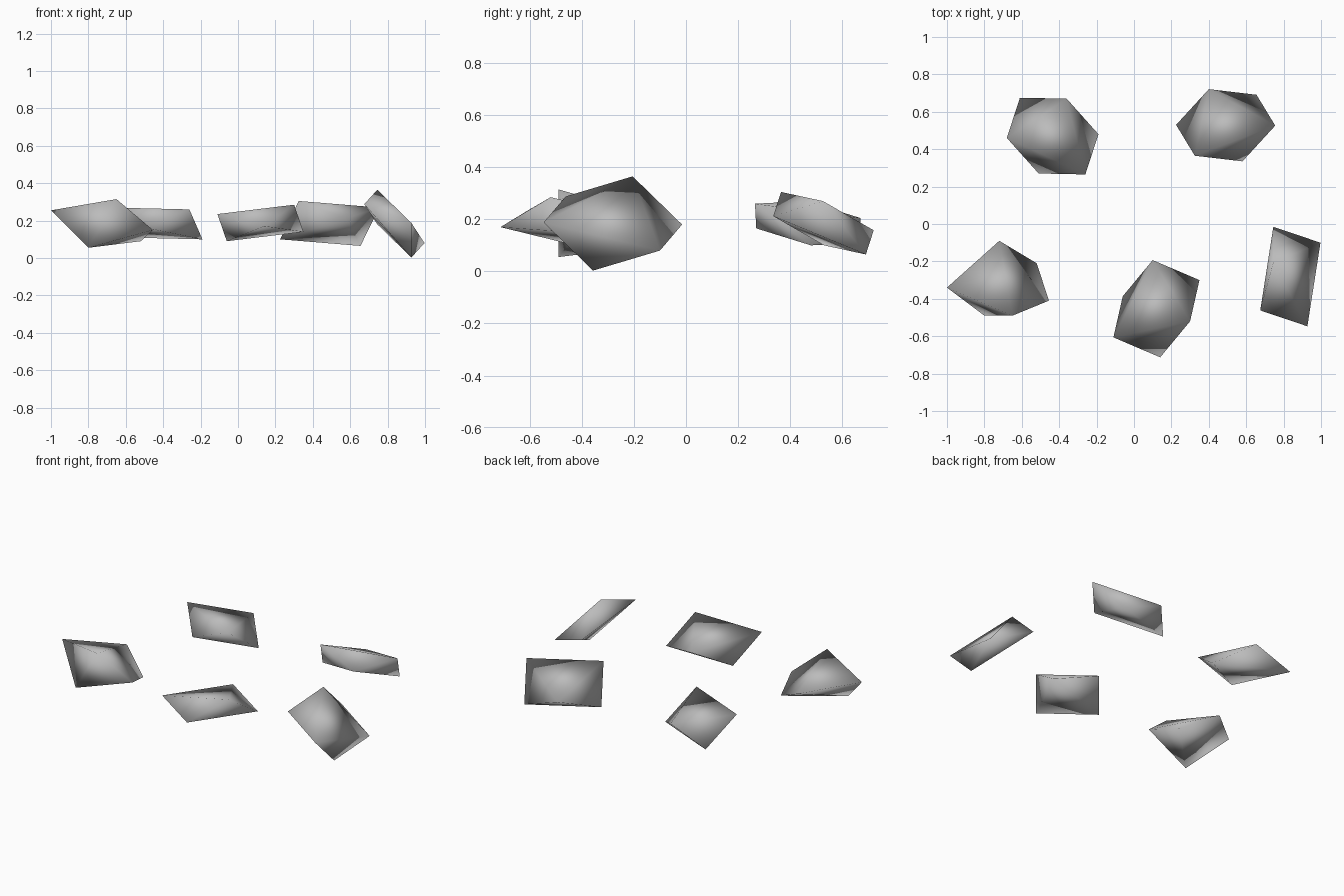
import bpy, bmesh
from mathutils import Vector

if "Cube" in bpy.data.objects:
    bpy.data.objects.remove(bpy.data.objects["Cube"])

grey = bpy.data.materials.new("stone_grey")
grey.diffuse_color = (0.5, 0.5, 0.5, 1)
grey.use_nodes = True
grey.node_tree.nodes["Principled BSDF"].inputs["Base Color"].default_value = grey.diffuse_color


def stone(name, corners):
    """Smooth-shaded convex rock spanning the given corners."""
    bm = bmesh.new()
    for c in corners:
        bm.verts.new(c)
    bmesh.ops.convex_hull(bm, input=bm.verts[:])
    bmesh.ops.recalc_face_normals(bm, faces=bm.faces[:])
    for f in bm.faces:
        f.smooth = True
    mesh = bpy.data.meshes.new(name)
    bm.to_mesh(mesh)
    bm.free()
    mesh.materials.append(grey)
    bpy.context.collection.objects.link(bpy.data.objects.new(name, mesh))


def mirrored(centre, corners):
    """Three corners plus their opposites through the centre."""
    centre = Vector(centre)
    pts = [Vector(c) for c in corners]
    return pts + [2 * centre - p for p in pts]


# Irregular stone, front left
stone("front_left_stone", [
    (-1.0, -.34, .255), (-.72, -.09, .20), (-.52, -.21, .09),
    (-.455, -.41, .15), (-.65, -.49, .315), (-.80, -.49, .055)])

# Tilted eight-sided stones
stone("back_left_stone", mirrored((-.435, .47, .185), [
    (-.61, .675, .11), (-.19, .48, .10), (-.51, .27, .165)]))
stone("front_middle_stone", mirrored((.12, -.453, .1875), [
    (.35, -.30, .14), (.30, -.52, .285), (.14, -.713, .17)]))
stone("back_right_stone", mirrored((.49, .528, .185), [
    (.325, .365, .305), (.58, .335, .212), (.225, .53, .10)]))
stone("front_right_stone", mirrored((.836, -.281, .184), [
    (.745, -.015, .18), (.997, -.10, .08), (.745, -.205, .365)]))
